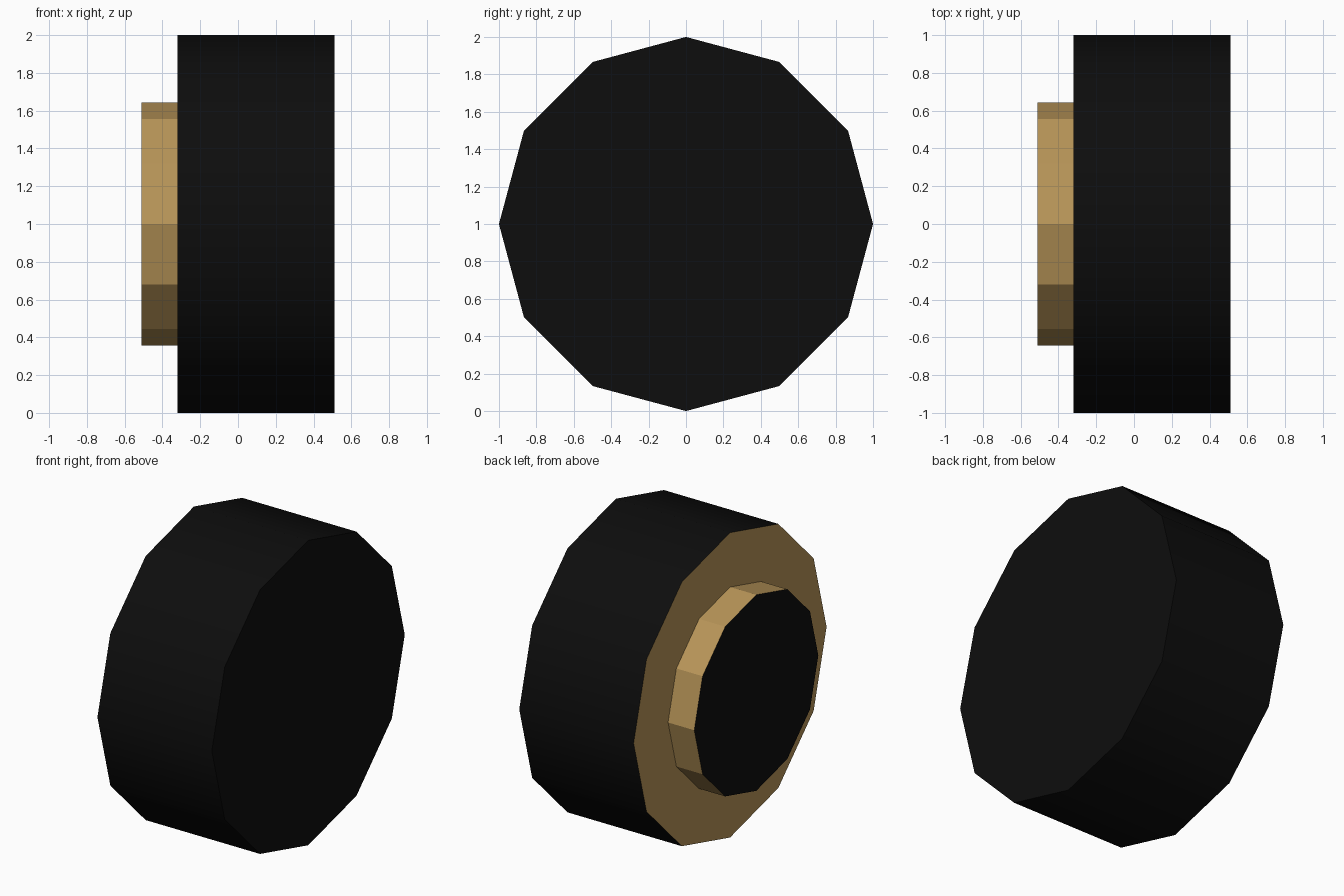
import bpy, bmesh, math
from mathutils import Matrix

if "Cube" in bpy.data.objects:
    bpy.data.objects.remove(bpy.data.objects["Cube"])


def material(name, rgb):
    m = bpy.data.materials.new(name)
    m.diffuse_color = (*rgb, 1)
    m.use_nodes = True
    m.node_tree.nodes["Principled BSDF"].inputs["Base Color"].default_value = m.diffuse_color
    return m


black = material("rubber black", (0.004, 0.004, 0.004))
tan = material("rim tan", (0.48, 0.30, 0.098))


def disc(name, radius, x0, x1, mats, rule, smooth):
    """Twelve-sided drum along x, coloured by face direction."""
    bm = bmesh.new()
    bmesh.ops.create_cone(bm, cap_ends=True, segments=12, radius1=radius,
                          radius2=radius, depth=x1 - x0)
    place = Matrix.Translation(((x0 + x1) / 2, 0, 1)) @ Matrix.Rotation(math.pi / 2, 4, 'Y')
    bmesh.ops.transform(bm, matrix=place, verts=bm.verts)
    bm.normal_update()
    for f in bm.faces:
        f.material_index = rule(f.normal.x)
        f.smooth = smooth and abs(f.normal.x) < 0.5
    for e in bm.edges:
        # keep the cap rims sharp
        e.smooth = all(abs(f.normal.x) < 0.5 for f in e.link_faces)
    me = bpy.data.meshes.new(name)
    bm.to_mesh(me)
    bm.free()
    for m in mats:
        me.materials.append(m)
    ob = bpy.data.objects.new(name, me)
    bpy.context.collection.objects.link(ob)
    return ob


# Tyre: black tread and outer face, tan inner face
disc("tyre", 1.0, -0.32, 0.51, (black, tan), lambda nx: 1 if nx < -0.5 else 0, True)

# Hub: tan sides, black end cap
disc("hub", 0.643, -0.51, -0.32, (tan, black), lambda nx: 1 if nx < -0.5 else 0, False)
